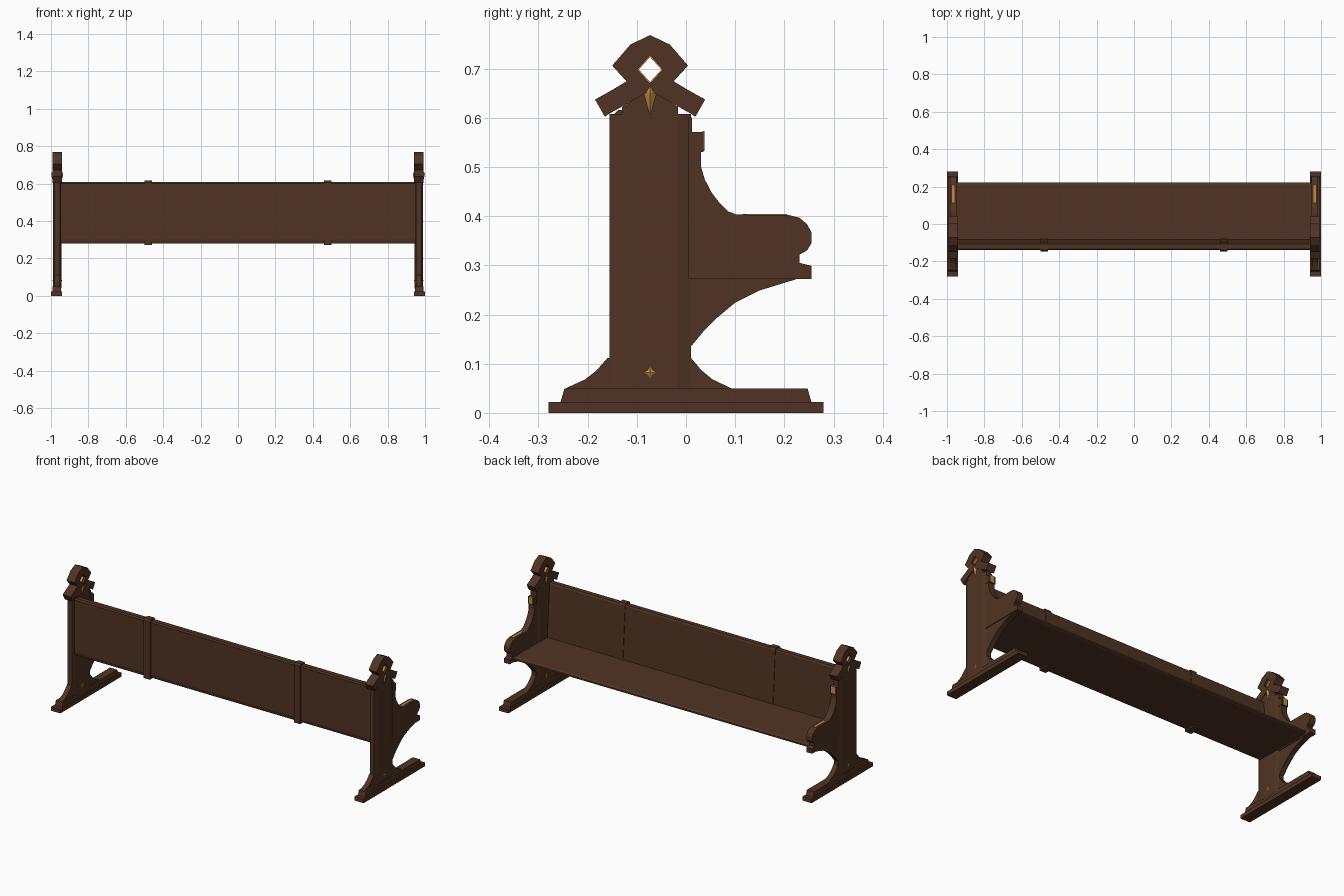
import bpy, bmesh, math

if "Cube" in bpy.data.objects:
    bpy.data.objects.remove(bpy.data.objects["Cube"])

def mat(name, c):
    m = bpy.data.materials.new(name)
    m.diffuse_color = (*c, 1)
    m.use_nodes = True
    m.node_tree.nodes["Principled BSDF"].inputs["Base Color"].default_value = m.diffuse_color
    return m

WOOD = mat("dark wood", (0.080, 0.034, 0.017))
GOLD = mat("gold inlay", (0.55, 0.27, 0.06))

def finish(name, bm, m):
    bmesh.ops.recalc_face_normals(bm, faces=bm.faces)
    me = bpy.data.meshes.new(name)
    bm.to_mesh(me)
    bm.free()
    me.materials.append(m)
    ob = bpy.data.objects.new(name, me)
    bpy.context.collection.objects.link(ob)
    return ob

def prism(name, pts, x0, x1, m=WOOD, holes=()):
    """Extrude a y,z outline (with optional holes) from x0 to x1."""
    bm = bmesh.new()
    edges = []
    for loop in (pts, *holes):
        vs = [bm.verts.new((x0, y, z)) for y, z in loop]
        edges += [bm.edges.new((vs[i], vs[i - 1])) for i in range(len(vs))]
    bmesh.ops.triangle_fill(bm, edges=edges, use_beauty=True, use_dissolve=False)
    r = bmesh.ops.extrude_face_region(bm, geom=bm.faces[:])
    new = [v for v in r["geom"] if isinstance(v, bmesh.types.BMVert)]
    bmesh.ops.translate(bm, verts=new, vec=(x1 - x0, 0, 0))
    # keep the flat sides closed on both ends
    return finish(name, bm, m)

def column(name, pts, z0, z1):
    """Extrude an x,y outline upwards."""
    bm = bmesh.new()
    f = bm.faces.new([bm.verts.new((x, y, z0)) for x, y in pts])
    r = bmesh.ops.extrude_face_region(bm, geom=[f])
    new = [v for v in r["geom"] if isinstance(v, bmesh.types.BMVert)]
    bmesh.ops.translate(bm, verts=new, vec=(0, 0, z1 - z0))
    return finish(name, bm, WOOD)

def stud(name, x0, x1, outline, tip):
    """Faceted pyramid ornament on an x face."""
    bm = bmesh.new()
    base = [bm.verts.new((x0, y, z)) for y, z in outline]
    t = bm.verts.new((x1, *tip))
    bm.faces.new(base)
    for i in range(len(base)):
        bm.faces.new((base[i - 1], base[i], t))
    finish(name, bm, GOLD)

def rect(y0, y1, z0, z1):
    return [(y0, z0), (y1, z0), (y1, z1), (y0, z1)]

C = -0.073  # centre line of the post

# half outline of the pointed finial with its roof-shaped shoulders
half = [(0.04, 0.749), (0.077, 0.706), (0.048, 0.674), (0.078, 0.656),
        (0.112, 0.637), (0.092, 0.602), (0.085, 0.607)]
finial = ([(C, 0.768)] + [(C + y, z) for y, z in half] + [(C, 0.655)]
          + [(C - y, z) for y, z in reversed(half)])

def diamond(r, rz):
    return [(C + r, 0.698), (C, 0.698 + rz), (C - r, 0.698), (C, 0.698 - rz)]

arm = [(0.005, 0.60), (0.012, 0.60), (0.012, 0.53), (0.03, 0.53), (0.03, 0.502),
       (0.038, 0.475), (0.052, 0.448), (0.068, 0.427), (0.085, 0.41), (0.103, 0.403),
       (0.21, 0.402), (0.23, 0.397), (0.246, 0.384), (0.255, 0.367), (0.255, 0.345),
       (0.246, 0.33), (0.231, 0.322), (0.231, 0.305), (0.255, 0.299),
       (0.255, 0.272), (0.005, 0.272)]
bracket = [(0.005, 0.272), (0.225, 0.272), (0.15, 0.249), (0.10, 0.224),
           (0.064, 0.194), (0.035, 0.165), (0.01, 0.135), (0.005, 0.135)]
foot = [(0, 0.05), (0.165, 0.05), (0.127, 0.068), (0.104, 0.087), (0.083, 0.112), (0, 0.112)]

# both pew ends
for s, side in ((1, "right"), (-1, "left")):
    def n(t):
        return f"{side}_{t}"
    prism(n("base"), rect(-0.28, 0.28, 0, 0.022), s * 0.94, s * 1.0)
    prism(n("base_step"), [(-0.255, 0.022), (0.255, 0.022), (0.247, 0.05), (-0.247, 0.05)],
          s * 0.946, s * 0.992)
    # chamfered post
    sec = [(0.953, 0.01), (0.945, -0.016), (0.945, -0.13), (0.953, -0.156),
           (0.98, -0.156), (0.988, -0.13), (0.988, -0.016), (0.98, 0.01)]
    column(n("post"), [(s * x, y) for x, y in sec], 0.04, 0.608)
    prism(n("post_gable"), [(C - 0.057, 0.6), (C + 0.057, 0.6), (C + 0.057, 0.622),
                            (C, 0.657), (C - 0.057, 0.622)], s * 0.945, s * 0.988)
    # curved feet on both sides of the post
    prism(n("foot_inner"), [(C + y, z) for y, z in foot], s * 0.952, s * 0.981)
    prism(n("foot_outer"), [(C - y * 1.04, z) for y, z in foot], s * 0.952, s * 0.981)
    # armrest and its bracket
    prism(n("armrest"), arm, s * 0.948, s * 0.985)
    prism(n("arm_bracket"), bracket, s * 0.952, s * 0.981)
    prism(n("arm_block"), rect(0.008, 0.036, 0.53, 0.571), s * 0.946, s * 0.987)
    prism(n("arm_block_inlay"), rect(0.034, 0.0375, 0.532, 0.573), s * 0.955, s * 0.978, GOLD)
    prism(n("arm_inlay"), rect(0.115, 0.205, 0.399, 0.404), s * 0.96, s * 0.973, GOLD)
    # finial with pierced diamond and gold lining
    prism(n("finial"), finial, s * 0.941, s * 0.992, holes=[diamond(0.026, 0.029)])
    prism(n("finial_lining"), diamond(0.0265, 0.0295), s * 0.952, s * 0.981, GOLD,
          holes=[diamond(0.023, 0.0255)])
    # drop ornaments and base studs on both faces
    drop = [(C, 0.672), (C + 0.013, 0.650), (C, 0.604), (C - 0.013, 0.650)]
    star = [(C + (0.013 if i % 2 == 0 else 0.006) * math.cos(i * math.pi / 4),
             0.082 + (0.013 if i % 2 == 0 else 0.006) * math.sin(i * math.pi / 4))
            for i in range(8)]
    for a, b in ((0.988, 0.9995), (0.945, 0.934)):
        stud(n("drop"), s * a, s * b, drop, (C, 0.652))
    for a, b in ((0.988, 0.991), (0.945, 0.942)):
        stud(n("stud"), s * a, s * b, star, (C, 0.082))

# seat with a rounded front lip
prism("seat", [(-0.10, 0.28), (0.212, 0.28), (0.222, 0.285), (0.222, 0.294),
               (0.212, 0.30), (-0.10, 0.30)], -0.95, 0.95)
# slightly raked backrest
prism("backrest", [(-0.135, 0.28), (-0.083, 0.28), (-0.083, 0.30), (-0.103, 0.60),
                   (-0.108, 0.608), (-0.134, 0.608), (-0.14, 0.60), (-0.14, 0.30)], -0.95, 0.95)
# straps around the backrest
for s, side in ((1, "right"), (-1, "left")):
    prism(side + "_back_strap", [(-0.147, 0.272), (-0.08, 0.272), (-0.08, 0.30), (-0.1, 0.603),
                                 (-0.106, 0.616), (-0.138, 0.616), (-0.147, 0.606)],
          s * 0.48 - 0.02, s * 0.48 + 0.02)
